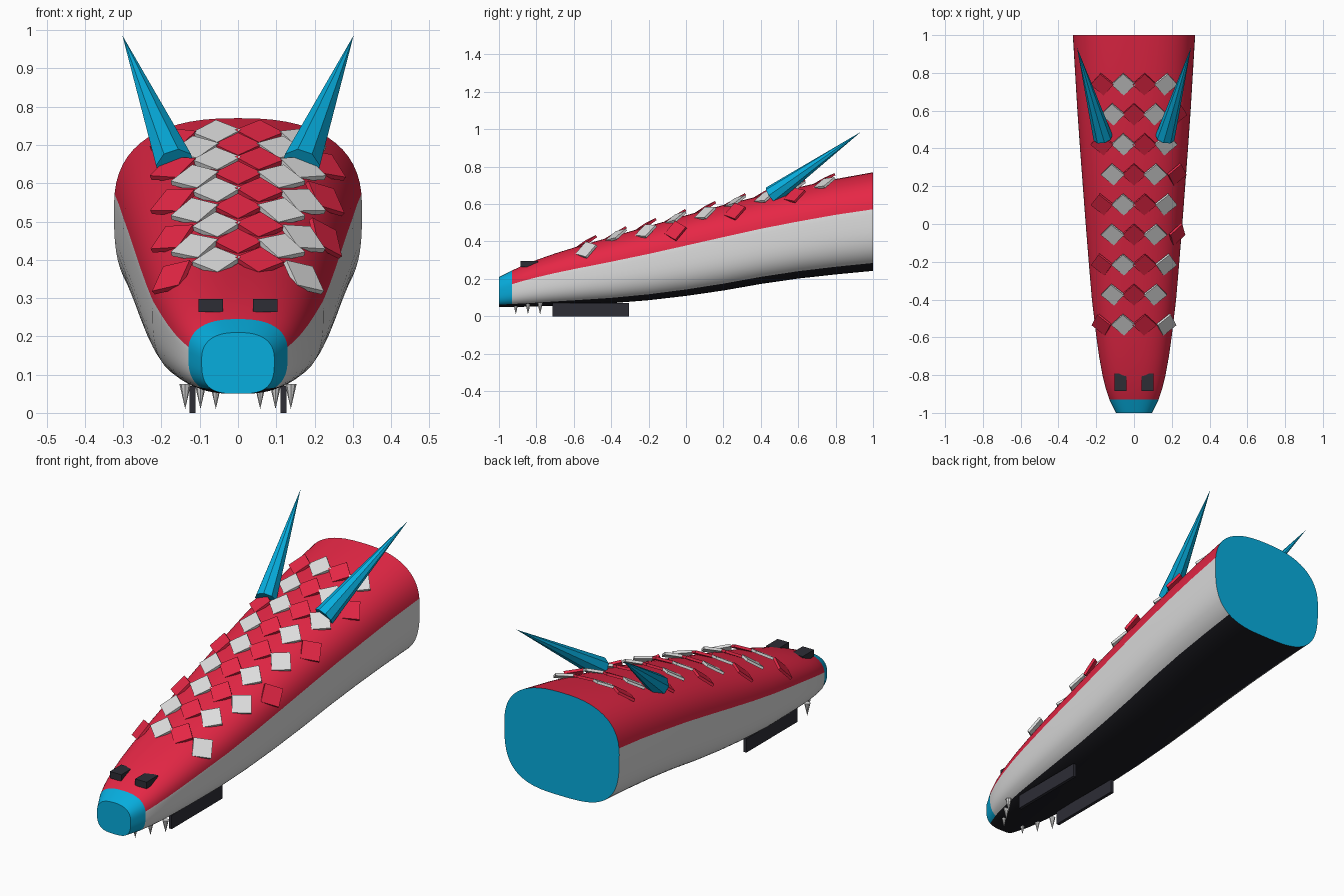
import bpy, bmesh, math
from mathutils import Vector, Matrix

cube = bpy.data.objects.get("Cube")
if cube:
    bpy.data.objects.remove(cube, do_unlink=True)


def material(name, rgb):
    m = bpy.data.materials.new(name)
    m.use_nodes = True
    m.diffuse_color = (*rgb, 1)
    m.node_tree.nodes["Principled BSDF"].inputs["Base Color"].default_value = (*rgb, 1)
    return m


RED = material("red", (0.79, 0.02, 0.06))
GREY = material("light grey", (0.72, 0.72, 0.72))
BLUE = material("blue", (0.002, 0.42, 0.73))
BLACK = material("black", (0.011, 0.011, 0.015))
CHARCOAL = material("charcoal", (0.026, 0.026, 0.036))


def finish(bm, name, *mats):
    bmesh.ops.recalc_face_normals(bm, faces=bm.faces)
    me = bpy.data.meshes.new(name)
    bm.to_mesh(me)
    bm.free()
    for m in mats:
        me.materials.append(m)
    ob = bpy.data.objects.new(name, me)
    bpy.context.collection.objects.link(ob)
    return ob


def box(name, mat, centre, size, rot=Matrix.Identity(4)):
    bm = bmesh.new()
    bmesh.ops.create_cube(bm, size=1, matrix=Matrix.Translation(centre) @ rot @ Matrix.Diagonal((*size, 1)))
    return finish(bm, name, mat)


def spike(name, mat, base, tip, radius, sides):
    base, tip = Vector(base), Vector(tip)
    axis = tip - base
    rot = axis.to_track_quat('Z', 'Y').to_matrix().to_4x4()
    bm = bmesh.new()
    bmesh.ops.create_cone(bm, cap_ends=True, segments=sides, radius1=radius, radius2=0,
                          depth=axis.length, matrix=Matrix.Translation((base + tip) / 2) @ rot)
    return finish(bm, name, mat)


# Body profile: y, half width, bottom, top
PROFILE = [
    (-1.0, 0.095, 0.050, 0.210), (-0.93, 0.130, 0.050, 0.245), (-0.87, 0.150, 0.051, 0.273),
    (-0.8, 0.167, 0.053, 0.301), (-0.7, 0.185, 0.057, 0.336), (-0.6, 0.199, 0.061, 0.367),
    (-0.4, 0.223, 0.070, 0.425), (-0.2, 0.240, 0.086, 0.482), (0.0, 0.256, 0.109, 0.540),
    (0.2, 0.271, 0.138, 0.595), (0.4, 0.286, 0.173, 0.645), (0.6, 0.300, 0.202, 0.690),
    (0.8, 0.312, 0.224, 0.734), (1.0, 0.324, 0.243, 0.770)]
MID = 0.55                      # height share of the widest point
UPPER, LOWER = 2.5, 3.1         # roundness above and below it
BELLY, STRIPE = 0.08, 0.625     # colour boundaries as a share of the height


def section(y):
    for p, q in zip(PROFILE, PROFILE[1:]):
        if y <= q[0]:
            f = (y - p[0]) / (q[0] - p[0])
            return [a + (b - a) * f for a, b in zip(p[1:], q[1:])]


def back_point(x, y):
    w, low, high = section(y)
    h = high - low
    rise = max(0, 1 - (abs(x) / w) ** UPPER) ** (1 / UPPER)
    return Vector((x, y, low + MID * h + (1 - MID) * h * rise))


# Angles round one half section, with points exactly on the colour boundaries
belly_angle = -math.asin(((MID - BELLY) / MID) ** (LOWER / 2))
stripe_angle = math.asin(((STRIPE - MID) / (1 - MID)) ** (UPPER / 2))
arcs = [(-math.pi / 2, belly_angle, 10), (belly_angle, stripe_angle, 12), (stripe_angle, math.pi / 2, 14)]
half = [a + (b - a) * i / n for a, b, n in arcs for i in range(n)] + [math.pi / 2]
angles = half + [math.pi - a for a in half[-2:0:-1]]


def ring(bm, y):
    w, low, high = section(y)
    h = high - low
    verts = []
    for a in angles:
        c, s = math.cos(a), math.sin(a)
        span, power = (1 - MID, UPPER) if s > 0 else (MID, LOWER)
        verts.append(bm.verts.new((
            math.copysign(abs(c) ** (2 / power), c) * w, y,
            low + h * (MID + span * math.copysign(abs(s) ** (2 / power), s)))))
    return verts


bm = bmesh.new()
rings = [ring(bm, p[0]) for p in PROFILE]
count = len(angles)
for k in range(len(rings) - 1):
    for i in range(count):
        j = (i + 1) % count
        face = bm.faces.new((rings[k][i], rings[k][j], rings[k + 1][j], rings[k + 1][i]))
        s = (math.sin(angles[i]) + math.sin(angles[j])) / 2
        if s < math.sin(belly_angle):
            face.material_index = 3
        elif k == 0:
            face.material_index = 2
        else:
            face.material_index = 1 if s < math.sin(stripe_angle) else 0
for cap in (rings[0], rings[-1]):
    bm.faces.new(cap).material_index = 2
body = finish(bm, "body", RED, GREY, BLUE, BLACK)
bpy.context.view_layer.objects.active = body
body.select_set(True)
bpy.ops.object.shade_smooth_by_angle(angle=math.radians(35))
body.select_set(False)

# Staggered diamond scales, lifted at their rear tips
for row in range(9):
    y = -0.53 + row * 0.159
    for col in range(4):
        x = -0.165 + 0.11 * col + (0.055 if row % 2 else 0)
        if abs(x) > 0.93 * section(y)[0]:
            continue
        e = 0.005
        across = (back_point(x + e, y) - back_point(x - e, y)).normalized()
        along = back_point(x, y + e) - back_point(x, y - e)
        normal = across.cross(along).normalized()
        along = normal.cross(across)
        frame = Matrix((across, along, normal)).transposed().to_4x4()
        rot = frame @ Matrix.Rotation(math.radians(15), 4, 'X') @ Matrix.Rotation(math.pi / 4, 4, 'Z')
        box(f"scale_{row}_{col}", GREY if (row + col) % 2 else RED,
            back_point(x, y) + normal * 0.011, (0.09, 0.09, 0.013), rot)

# Paired parts
for side, name in ((1, "left"), (-1, "right")):
    spike(f"{name}_horn", BLUE, (side * 0.164, 0.457, 0.646), (side * 0.302, 0.935, 0.986), 0.052, 8)
    box(f"{name}_eye", CHARCOAL, (side * 0.071, -0.838, 0.28), (0.064, 0.092, 0.034))
    box(f"{name}_runner", CHARCOAL, (side * 0.119, -0.51, 0.035), (0.016, 0.41, 0.07))
    for i in range(3):
        x, y = side * (0.058 + 0.04 * i), -0.91 + 0.065 * i
        spike(f"{name}_fang_{i + 1}", GREY, (x, y, 0.075), (x, y, 0.01), 0.015, 8)
